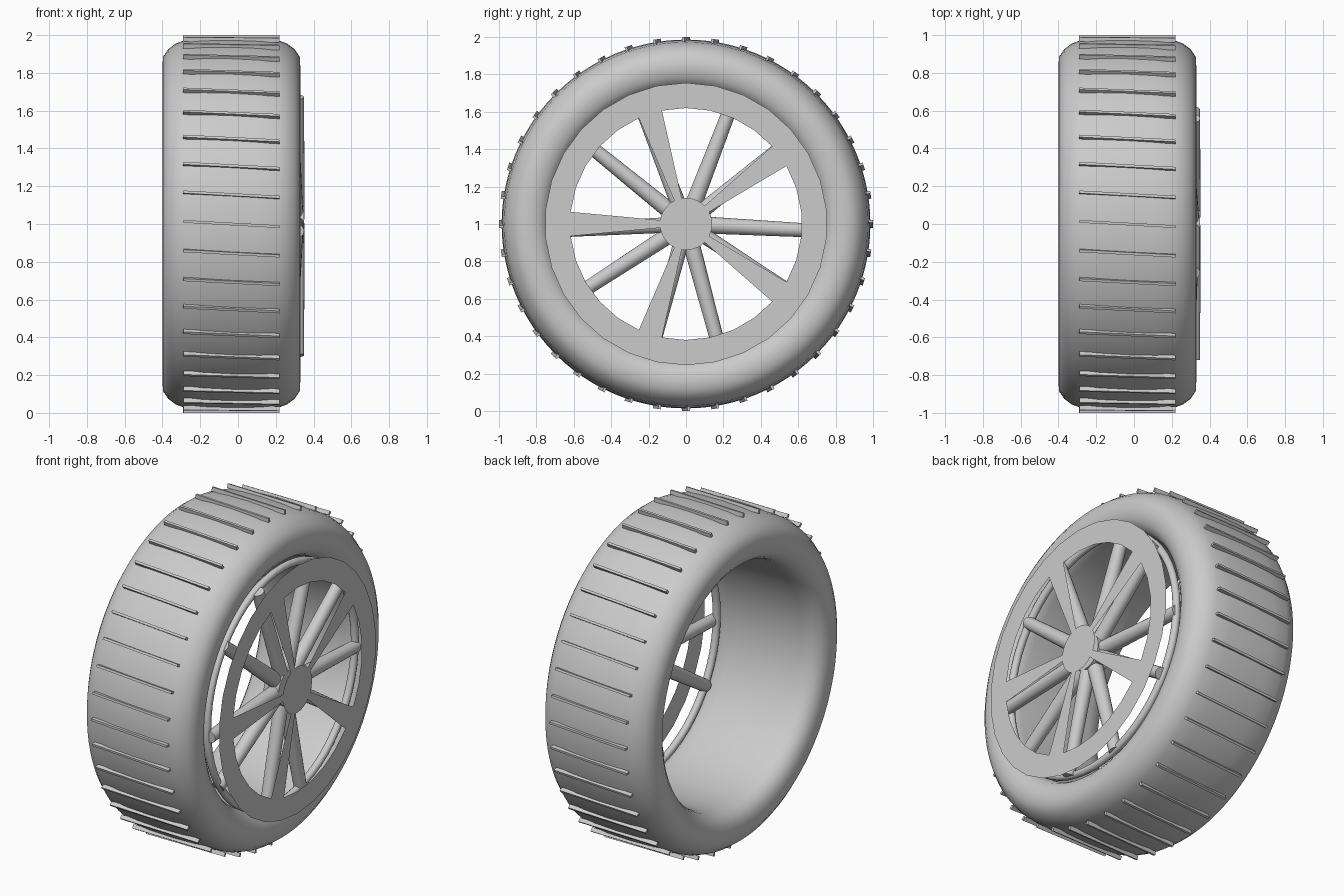
import bpy, bmesh
from math import sin, cos, pi, radians
from mathutils import Vector, Matrix

cube = bpy.data.objects.get("Cube")
if cube:
    bpy.data.objects.remove(cube, do_unlink=True)

grey = bpy.data.materials.new("plain_grey")
grey.use_nodes = True
colour = (0.6, 0.6, 0.6, 1)
grey.diffuse_color = colour
grey.node_tree.nodes["Principled BSDF"].inputs["Base Color"].default_value = colour

CENTRE = -0.035  # middle of the tyre along the axle


def polar(x, r, a):
    """Point at distance r and angle a around the axle, which runs along x."""
    return Vector((x, r * cos(a), 1 + r * sin(a)))


def finish(name, bm, smooth=True):
    mesh = bpy.data.meshes.new(name)
    bm.to_mesh(mesh)
    bm.free()
    obj = bpy.data.objects.new(name, mesh)
    bpy.context.collection.objects.link(obj)
    mesh.materials.append(grey)
    if smooth:
        bpy.ops.object.select_all(action="DESELECT")
        obj.select_set(True)
        bpy.context.view_layer.objects.active = obj
        bpy.ops.object.shade_smooth_by_angle(angle=radians(40))
    return obj


def revolve(name, profile, steps):
    """Closed (x, radius) profile turned around the axle."""
    bm = bmesh.new()
    rings = [[bm.verts.new(polar(x, r, 2 * pi * i / steps)) for x, r in profile]
             for i in range(steps)]
    n = len(profile)
    for i in range(steps):
        a, b = rings[i], rings[(i + 1) % steps]
        for j in range(n):
            k = (j + 1) % n
            bm.faces.new((a[j], a[k], b[k], b[j]))
    bmesh.ops.recalc_face_normals(bm, faces=bm.faces)
    return finish(name, bm)


def rod(name, start, end, r1, r2, sides=20):
    bm = bmesh.new()
    d = end - start
    turn = d.to_track_quat("Z", "Y").to_matrix().to_4x4()
    bmesh.ops.create_cone(bm, cap_ends=True, segments=sides, radius1=r1, radius2=r2,
                          depth=d.length,
                          matrix=Matrix.Translation((start + end) / 2) @ turn)
    return finish(name, bm)


# Tyre: half profile mirrored about its middle
half = [(0, 0.72), (0.24, 0.72), (0.29, 0.728), (0.33, 0.75), (0.355, 0.785),
        (0.365, 0.83), (0.362, 0.885), (0.335, 0.925), (0.295, 0.955),
        (0.25, 0.972), (0.15, 0.982), (0, 0.986)]
profile = [(CENTRE + x, r) for x, r in half]
profile += [(CENTRE - x, r) for x, r in reversed(half[1:-1])]
revolve("tyre", profile, 96)

# Tread bars, slightly slanted
bm = bmesh.new()
BARS = 40
for i in range(BARS):
    m = (Matrix.Translation((0, 0, 1)) @ Matrix.Rotation(2 * pi * i / BARS, 4, "X")
         @ Matrix.Translation((CENTRE, 0, 0.988)) @ Matrix.Rotation(-0.055, 4, "Z")
         @ Matrix.Diagonal((0.51, 0.014, 0.024, 1)))
    bmesh.ops.create_cube(bm, size=1, matrix=m)
finish("tread_bars", bm, smooth=False)

# Rim lip inside the tyre
lip = [(0.29 + 0.022 * cos(2 * pi * k / 10), 0.71 + 0.022 * sin(2 * pi * k / 10))
       for k in range(10)]
revolve("rim_lip", lip, 60)

# Two sets of round spokes and the hub barrel
for k in range(5):
    a = radians(183 + 72 * k)
    rod(f"front_spoke_{k}", polar(0.31, 0.05, a), polar(0.315, 0.72, a), 0.042, 0.035)
    b = radians(-3 + 72 * k)
    rod(f"rear_spoke_{k}", polar(0.3, 0.05, b), polar(0.29, 0.72, b), 0.046, 0.036)
rod("hub_barrel", polar(0.25, 0, 0), polar(0.35, 0, 0), 0.11, 0.11, 30)

# Flat wheel cover: ring, tapered arms and a centre disc
FACE_X, SIDES = 0.4, 30
bm = bmesh.new()
angles = [radians(6 + 12 * i) for i in range(SIDES)]
outer = [bm.verts.new(polar(FACE_X, 0.755, a)) for a in angles]
inner = [bm.verts.new(polar(FACE_X, 0.62, a)) for a in angles]
for i in range(SIDES):
    j = (i + 1) % SIDES
    bm.faces.new((outer[i], outer[j], inner[j], inner[i]))
for k in range(5):
    i = 2 + 6 * k
    root = [bm.verts.new(polar(FACE_X, 0.135, radians(36 + 72 * k) + s)) for s in (-0.15, 0.15)]
    bm.faces.new((inner[i], inner[i + 1], root[1], root[0]))
bm.faces.new([bm.verts.new(polar(FACE_X, 0.14, a)) for a in angles])
for f in bm.faces:
    f.normal_update()
    if f.normal.x < 0:
        f.normal_flip()
finish("wheel_cover", bm, smooth=False)
